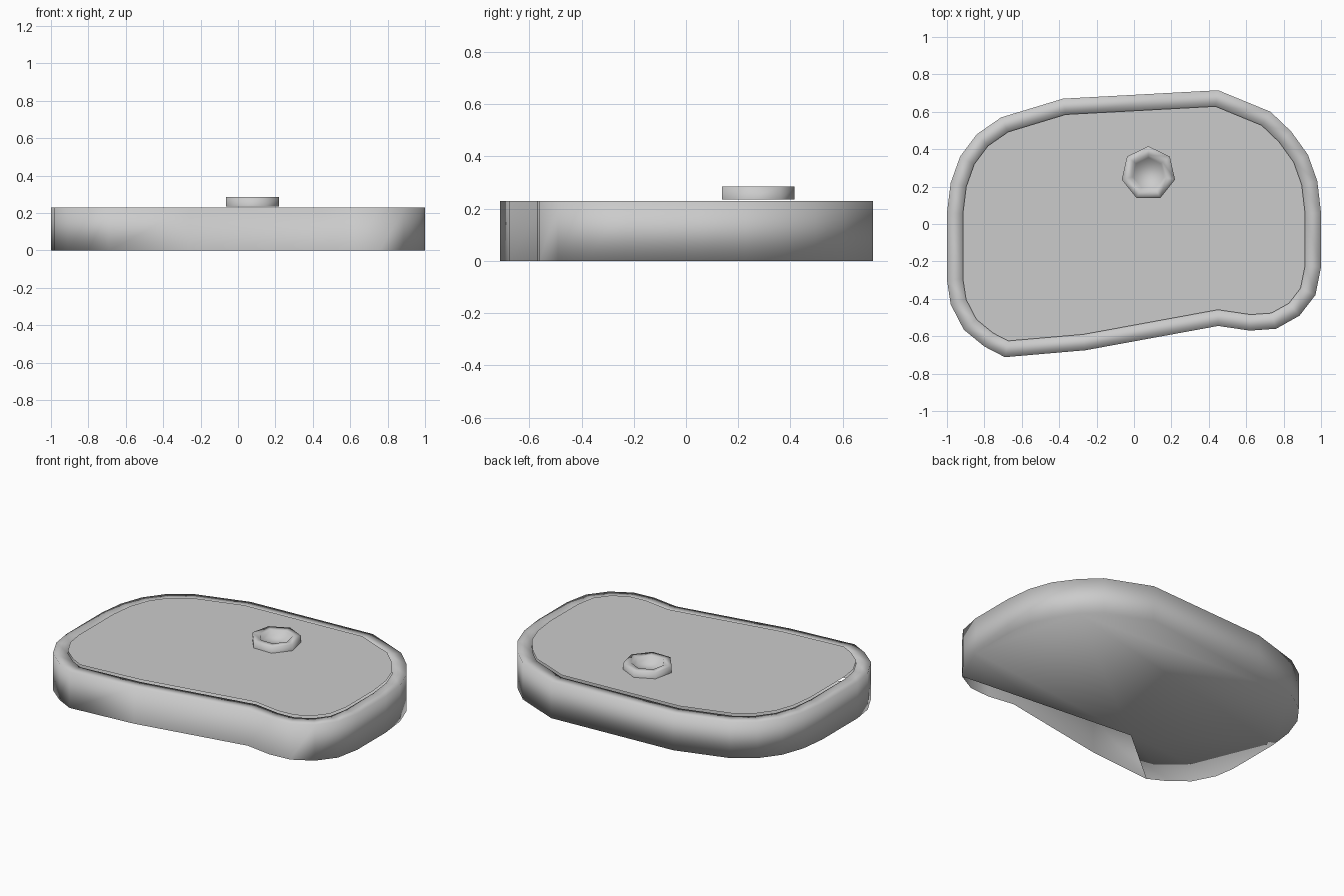
import bpy, bmesh, math
from mathutils import Vector

if "Cube" in bpy.data.objects:
    bpy.data.objects.remove(bpy.data.objects["Cube"])

RIM_Z, SEAT_Z, TOP_Z, KNOB_Z = 0.23, 0.222, 0.245, 0.285
RIM_W = 0.085

# outline of the tray, counter-clockwise from the back right corner
OUTLINE = [(0.45, 0.715), (-0.38, 0.67), (-0.71, 0.57), (-0.84, 0.48), (-0.93, 0.36),
           (-0.98, 0.22), (-1.0, 0.06), (-1.0, -0.3), (-0.98, -0.43), (-0.91, -0.565),
           (-0.80, -0.655), (-0.69, -0.712), (-0.26, -0.675), (0.45, -0.545),
           (0.62, -0.57), (0.76, -0.56), (0.885, -0.49), (0.97, -0.38), (1.0, -0.23),
           (1.0, 0.06), (0.98, 0.23), (0.93, 0.37), (0.84, 0.495), (0.73, 0.60)]


def shrink(pts, d):
    out = []
    n = len(pts)
    for i in range(n):
        a, b, c = (Vector(pts[(i + k) % n]) for k in (-1, 0, 1))
        e, f = (b - a).normalized(), (c - b).normalized()
        m, k = Vector((-e.y, e.x)), Vector((-f.y, f.x))
        out.append(tuple(b + (m + k) * d / (1 + m.dot(k))))
    return out


def loop(bm, pts, z):
    return [bm.verts.new((x, y, z)) for x, y in pts]


def bridge(bm, a, b):
    n = len(a)
    for i in range(n):
        j = (i + 1) % n
        bm.faces.new((a[i], a[j], b[j], b[i]))


def finish(bm, name, angle):
    me = bpy.data.meshes.new(name)
    bm.to_mesh(me)
    bm.free()
    ob = bpy.data.objects.new(name, me)
    bpy.context.collection.objects.link(ob)
    bpy.ops.object.select_all(action='DESELECT')
    ob.select_set(True)
    bpy.context.view_layer.objects.active = ob
    bpy.ops.object.shade_smooth_by_angle(angle=math.radians(angle))


INNER = shrink(OUTLINE, RIM_W)

# outer wall and rim; the underside stays open along the front
bm = bmesh.new()
low = loop(bm, OUTLINE, 0)
rim = loop(bm, OUTLINE, RIM_Z)
lip = loop(bm, INNER, RIM_Z)
seat = loop(bm, INNER, SEAT_Z)
bridge(bm, low, rim)
bridge(bm, rim, lip)
bridge(bm, lip, seat)
notch = bm.verts.new((-0.30, -0.385, 0))
bm.faces.new(list(reversed(low[16:] + low[:12] + [notch])))
finish(bm, "tray_body", 100)


# three raised panels separated by grooves
def panel(name, cuts):
    bm = bmesh.new()
    bm.faces.new(loop(bm, INNER, SEAT_Z))
    for (x0, y0), (x1, y1), side in cuts:
        normal = Vector((y1 - y0, x0 - x1, 0)) * side
        bmesh.ops.bisect_plane(bm, geom=bm.verts[:] + bm.edges[:] + bm.faces[:],
                               plane_co=(x0, y0, 0), plane_no=normal, clear_outer=True)
    top = bm.faces[:]
    bmesh.ops.inset_region(bm, faces=top, thickness=0.04, use_even_offset=True)
    for v in {v for f in top for v in f.verts}:
        v.co.z = TOP_Z
    finish(bm, name, 40)


LEFT = ((-0.28, -0.6), (-0.36, 0.6))
RIGHT = ((0.44, -0.6), (0.44, 0.7))
panel("left_panel", [(*LEFT, 1)])
panel("middle_panel", [(*LEFT, -1), (*RIGHT, 1)])
panel("right_panel", [(*RIGHT, -1)])


# seven-sided hollow knob
def ring(r):
    return [(0.077 + r * math.cos(math.pi / 2 + i * math.tau / 7),
             0.270 + r * math.sin(math.pi / 2 + i * math.tau / 7)) for i in range(7)]


bm = bmesh.new()
rings = [loop(bm, ring(r), z) for r, z in
         ((0.146, TOP_Z - 0.01), (0.146, KNOB_Z), (0.098, KNOB_Z), (0.085, TOP_Z + 0.004))]
for a, b in zip(rings, rings[1:]):
    bridge(bm, a, b)
bm.faces.new(rings[-1])
finish(bm, "knob", 100)
